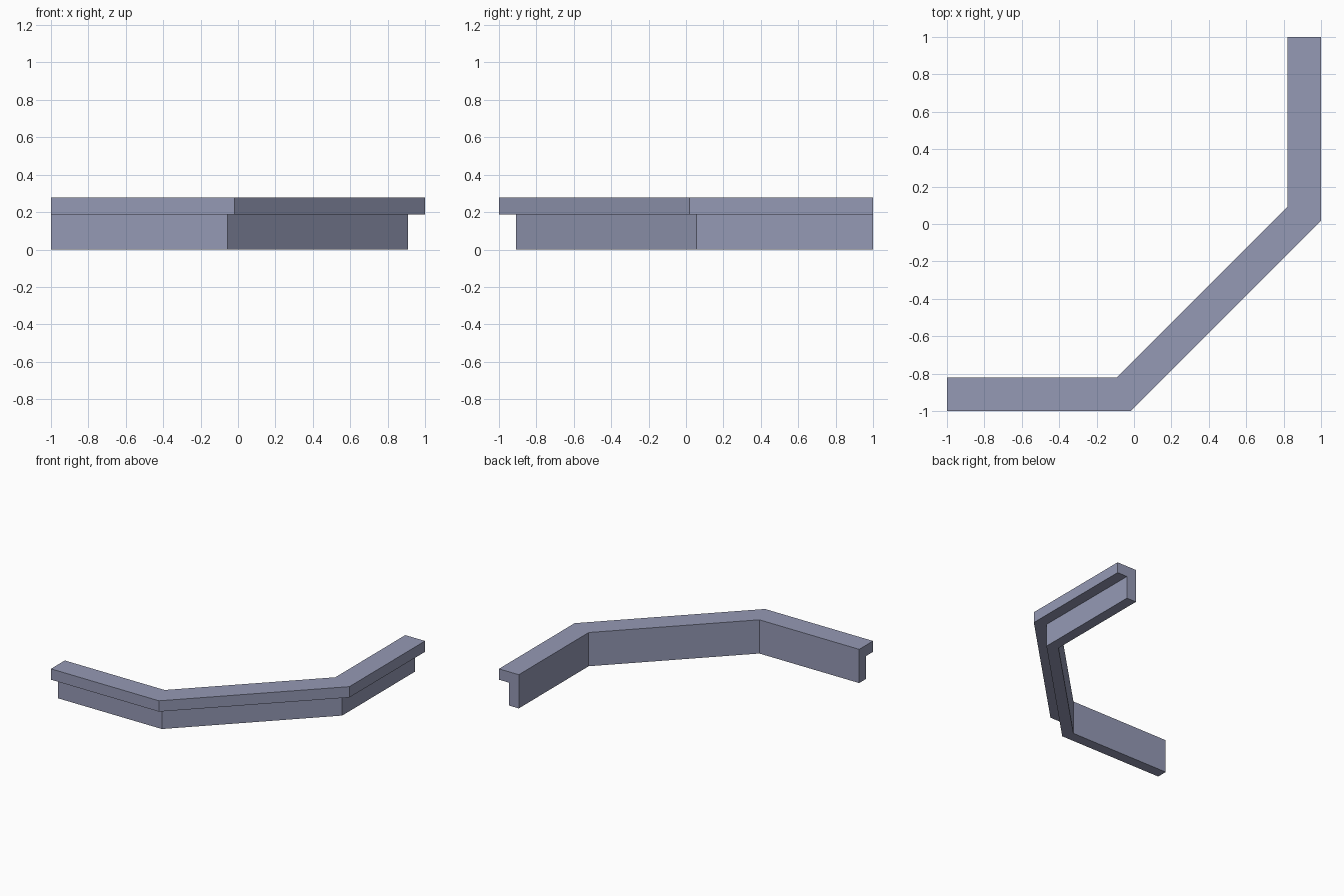
import bpy, bmesh
from mathutils import Vector

if "Cube" in bpy.data.objects:
    bpy.data.objects.remove(bpy.data.objects["Cube"])

# Colour
mat = bpy.data.materials.new("slate blue grey")
mat.diffuse_color = (0.30, 0.32, 0.46, 1)
mat.use_nodes = True
mat.node_tree.nodes["Principled BSDF"].inputs["Base Color"].default_value = mat.diffuse_color

# Outer path of the ledge, seen from above
path = [Vector(p) for p in [(-1, -1), (-0.018, -1), (1, 0.018), (1, 1)]]

# L-shaped profile: (distance inward, height)
profile = [(0, 0.188), (0.092, 0.188), (0.092, 0), (0.18, 0), (0.18, 0.277), (0, 0.277)]


def inward(i):
    """Mitred inward direction at path point i."""
    dirs = []
    if i > 0:
        dirs.append((path[i] - path[i - 1]).normalized())
    if i < len(path) - 1:
        dirs.append((path[i + 1] - path[i]).normalized())
    normals = [Vector((-d.y, d.x)) for d in dirs]
    m = sum(normals, Vector((0, 0))).normalized()
    return m / m.dot(normals[0])


# Angled moulding: sweep the profile along the path
bm = bmesh.new()
rings = []
for i, p in enumerate(path):
    n = inward(i)
    rings.append([bm.verts.new((p.x + n.x * d, p.y + n.y * d, z)) for d, z in profile])
count = len(profile)
for a, b in zip(rings, rings[1:]):
    for k in range(count):
        j = (k + 1) % count
        bm.faces.new((a[k], a[j], b[j], b[k]))
bm.faces.new(rings[0])
bm.faces.new(rings[-1])
bmesh.ops.recalc_face_normals(bm, faces=bm.faces)

mesh = bpy.data.meshes.new("angled_ledge")
bm.to_mesh(mesh)
bm.free()
mesh.materials.append(mat)
obj = bpy.data.objects.new("angled_ledge", mesh)
bpy.context.collection.objects.link(obj)
